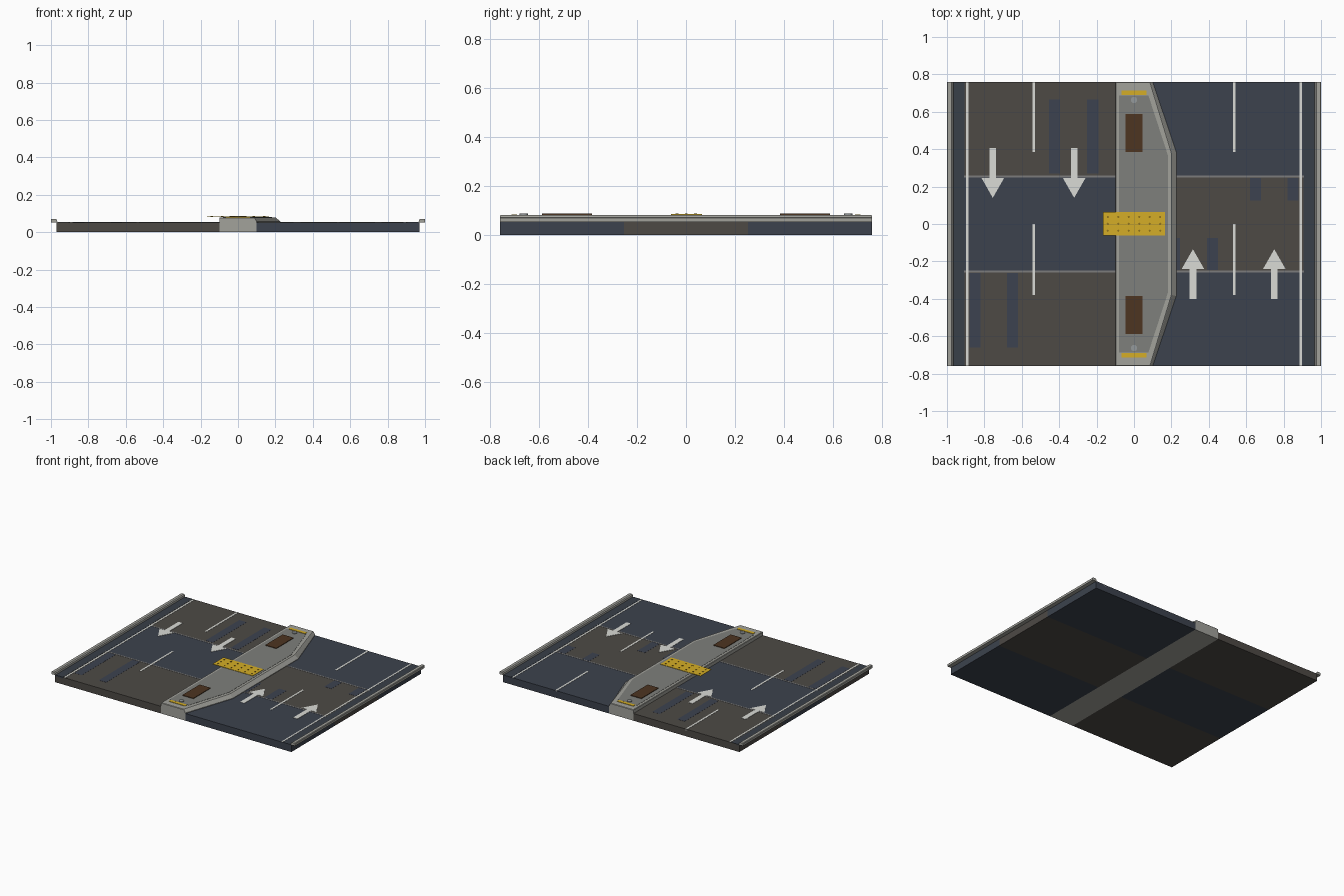
import bpy, bmesh

if "Cube" in bpy.data.objects:
    bpy.data.objects.remove(bpy.data.objects["Cube"])

def mat(name, r, g, b):
    m = bpy.data.materials.new(name)
    m.diffuse_color = (r, g, b, 1)
    m.use_nodes = True
    m.node_tree.nodes["Principled BSDF"].inputs["Base Color"].default_value = m.diffuse_color
    return m

BLUE = mat("blue_asphalt", 0.045, 0.055, 0.075)
BROWN = mat("brown_asphalt", 0.075, 0.068, 0.06)
PATCH = mat("patch_asphalt", 0.045, 0.055, 0.08)
GUTTER = mat("gutter_dark", 0.04, 0.05, 0.065)
WHITE = mat("road_paint", 0.7, 0.71, 0.67)
SEAM = mat("seam_grey", 0.2, 0.2, 0.2)
KERB = mat("kerb_concrete", 0.36, 0.36, 0.33)
PAVE = mat("paving", 0.21, 0.215, 0.2)
YELLOW = mat("yellow_paint", 0.66, 0.42, 0.02)
STUD = mat("stud_ochre", 0.28, 0.17, 0.01)
SOIL = mat("soil", 0.075, 0.035, 0.015)
METAL = mat("metal", 0.3, 0.32, 0.33)

def loft(name, rings, material):
    """Closed solid through rings of equal point count."""
    bm = bmesh.new()
    vs = [[bm.verts.new(p) for p in ring] for ring in rings]
    n = len(vs[0])
    bm.faces.new(vs[0][::-1])
    bm.faces.new(vs[-1])
    for a, b in zip(vs, vs[1:]):
        for i in range(n):
            j = (i + 1) % n
            bm.faces.new((a[i], a[j], b[j], b[i]))
    bmesh.ops.recalc_face_normals(bm, faces=bm.faces)
    me = bpy.data.meshes.new(name)
    bm.to_mesh(me)
    bm.free()
    me.materials.append(material)
    ob = bpy.data.objects.new(name, me)
    bpy.context.collection.objects.link(ob)
    return ob

def prism(name, pts, z0, z1, material):
    return loft(name, [[(x, y, z) for x, y in pts] for z in (z0, z1)], material)

def box(name, x0, x1, y0, y1, z0, z1, material):
    return prism(name, [(x0, y0), (x1, y0), (x1, y1), (x0, y1)], z0, z1, material)

def cylinder(name, x, y, r, z0, z1, sides, material):
    bpy.ops.mesh.primitive_cylinder_add(vertices=sides, radius=r, depth=z1 - z0,
                                        location=(x, y, (z0 + z1) / 2))
    ob = bpy.context.object
    ob.name = name
    ob.data.materials.append(material)
    return ob

L, H = 0.76, 0.053          # half length, road height
T = 0.08                    # island height

# Road slabs, alternating colours
for side in (-1, 1):
    for i in range(3):
        y0 = -L + i * 2 * L / 3
        brown = (i % 2 == 0) == (side < 0)
        xs = sorted((side * 0.1, side * 0.97))
        box("road_slab", *xs, y0, y0 + 2 * L / 3, 0, H, BROWN if brown else BLUE)

# Kerbs, gutters, edge lines, lane dashes, cross seams
for s in (-1, 1):
    prof = [(0.965, 0.052), (1.0, 0.052), (1.0, 0.068), (0.996, 0.072),
            (0.975, 0.072), (0.968, 0.066)]
    loft("outer_kerb", [[(s * x, y, z) for x, z in prof] for y in (-L, L)], KERB)
    box("gutter", *sorted((s * 0.905, s * 0.968)), -L, L, H - 0.01, H + 0.0008, GUTTER)
    box("edge_line", *sorted((s * 0.886, s * 0.898)), -L, L, H - 0.01, H + 0.0015, WHITE)
    for y0, y1 in ((-0.38, 0), (0.385, L)):
        box("lane_dash", s * 0.535 - 0.007, s * 0.535 + 0.007, y0, y1,
            H - 0.01, H + 0.0015, WHITE)
    for y in (-L / 3, L / 3):
        box("cross_seam", *sorted((s * 0.1, s * 0.91)), y - 0.005, y + 0.005,
            H - 0.01, H + 0.0012, SEAM)

# Asphalt repair patches
for x, y0, y1 in ((-0.425, 0.27, 0.665), (-0.22, 0.27, 0.665),
                  (-0.85, -0.66, -0.262), (-0.65, -0.66, -0.262),
                  (0.65, 0.125, 0.247), (0.85, 0.125, 0.247),
                  (0.42, -0.247, -0.075), (0.215, -0.247, -0.075)):
    box("road_patch", x - 0.03, x + 0.03, y0, y1, H - 0.01, H + 0.0008, PATCH)

# Direction arrows
ARROW = [(-0.018, -0.13), (0.018, -0.13), (0.018, 0.03), (0.06, 0.03),
         (0, 0.135), (-0.06, 0.03), (-0.018, 0.03)]
for cx, cy, d in ((-0.755, 0.275, -1), (-0.32, 0.275, -1),
                  (0.315, -0.27, 1), (0.75, -0.27, 1)):
    prism("direction_arrow", [(cx + d * x, cy + d * y) for x, y in ARROW],
          H - 0.01, H + 0.002, WHITE)

# Central island: base strip, kerb with sloped right side, paved top
box("island_base", -0.1, 0.1, -L, L, 0, H + 0.001, KERB)

def outline(left, end, tip, bulge, knee):
    return [(left, -end), (tip, -end), (bulge, -knee),
            (bulge, knee), (tip, end), (left, end)]

rings = [(H - 0.003, outline(-0.1, L, 0.1, 0.226, 0.385)),
         (H + 0.004, outline(-0.1, L, 0.1, 0.226, 0.385)),
         (T - 0.003, outline(-0.1, L, 0.088, 0.204, 0.38)),
         (T, outline(-0.097, L - 0.003, 0.085, 0.2, 0.378))]
loft("island_kerb", [[(x, y, z) for x, y in pts] for z, pts in rings], KERB)
prism("island_paving", outline(-0.08, 0.687, 0.077, 0.182, 0.365), T - 0.01, T + 0.0015, PAVE)

# Island fittings, mirrored front to back
for s in (-1, 1):
    box("planting_bed", -0.045, 0.045, *sorted((s * 0.385, s * 0.588)),
        T - 0.005, T + 0.006, SOIL)
    box("yellow_end_strip", -0.068, 0.066, *sorted((s * 0.69, s * 0.714)),
        T - 0.005, T + 0.003, YELLOW)
    cylinder("post_socket", 0, s * 0.663, 0.017, T - 0.005, T + 0.007, 16, METAL)

# Tactile crossing plate with studs
box("tactile_plate", -0.165, 0.165, -0.062, 0.065, T + 0.0005, T + 0.004, YELLOW)
for i in range(6):
    for j in (-1, 0, 1):
        cylinder("tactile_stud", -0.14 + i * 0.056, 0.001 + j * 0.037, 0.006,
                 T + 0.002, T + 0.006, 8, STUD)
